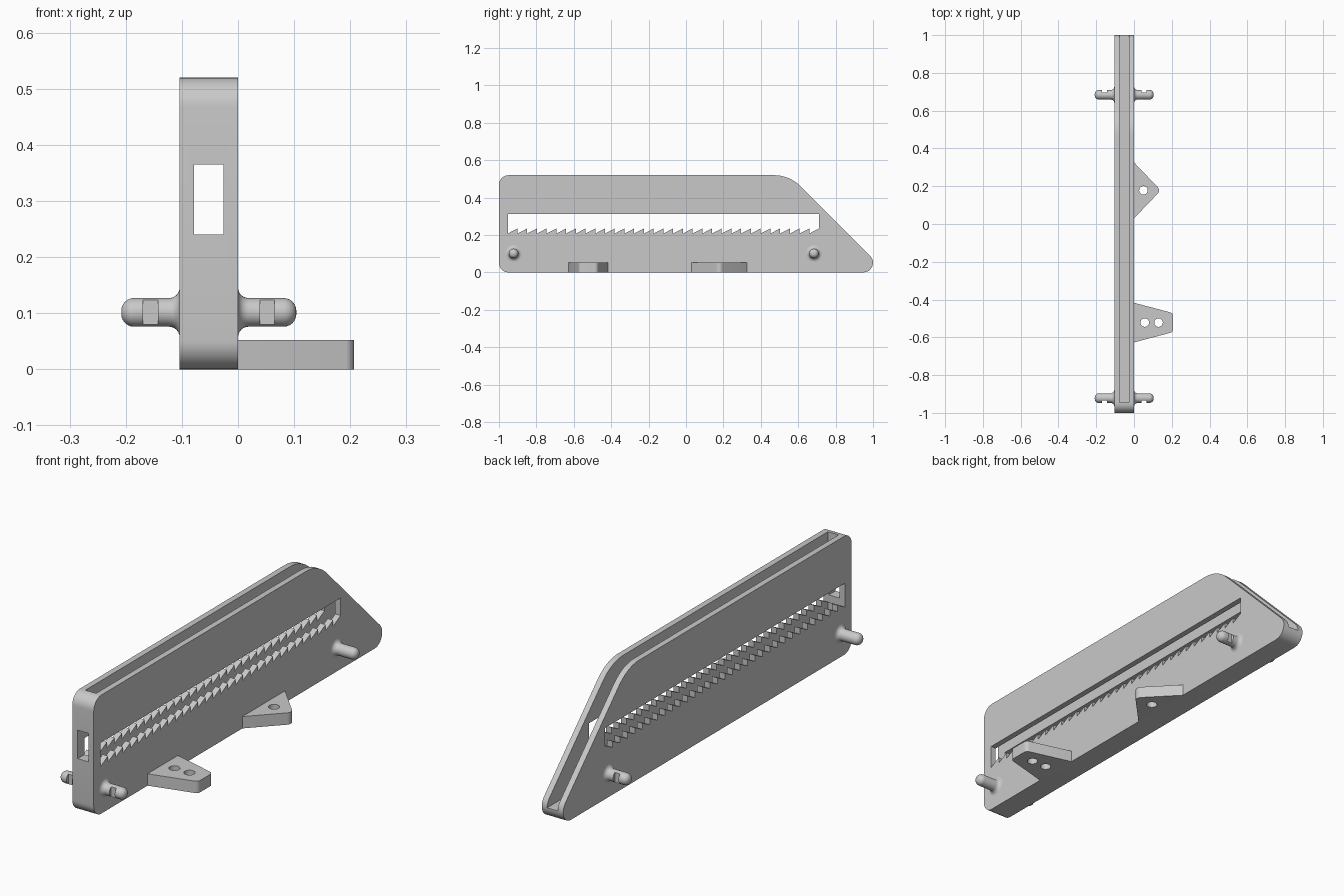
import bpy, bmesh, math
from mathutils import Vector, Matrix

cube = bpy.data.objects.get("Cube")
if cube:
    bpy.data.objects.remove(cube, do_unlink=True)

grey = bpy.data.materials.new("light grey plastic")
GREY = (0.584, 0.584, 0.584, 1)
grey.diffuse_color = GREY
grey.use_nodes = True
grey.node_tree.nodes["Principled BSDF"].inputs["Base Color"].default_value = GREY

U = 0.052                 # basic unit: wall, plate and pitch size
MID = -U                  # x of the body's centre plane


def rounded(corners, steps=8):
    """Polygon from (a, b, radius) corners, with each corner filleted."""
    out = []
    for i, (a, b, r) in enumerate(corners):
        p = Vector((a, b))
        if not r:
            out.append(p)
            continue
        u = (Vector(corners[i - 1][:2]) - p).normalized()
        v = (Vector(corners[(i + 1) % len(corners)][:2]) - p).normalized()
        half = u.angle(v) / 2
        c = p + (u + v).normalized() * r / math.sin(half)
        t = r / math.tan(half)
        d0, d1 = p + u * t - c, p + v * t - c
        a0 = math.atan2(d0.y, d0.x)
        turn = math.remainder(math.atan2(d1.y, d1.x) - a0, math.tau)
        for k in range(steps + 1):
            ang = a0 + turn * k / steps
            out.append(c + Vector((math.cos(ang), math.sin(ang))) * r)
    return out


def finish(name, bm):
    bmesh.ops.recalc_face_normals(bm, faces=bm.faces)
    mesh = bpy.data.meshes.new(name)
    bm.to_mesh(mesh)
    bm.free()
    mesh.materials.append(grey)
    obj = bpy.data.objects.new(name, mesh)
    bpy.context.collection.objects.link(obj)
    return obj


def prism(name, pts, axis, lo, hi):
    """Extrude a profile along x (points are y, z) or z (points are x, y)."""
    bm = bmesh.new()
    place = (lambda p: (lo, p[0], p[1])) if axis == "x" else (lambda p: (p[0], p[1], lo))
    face = bm.faces.new([bm.verts.new(place(p)) for p in pts])
    geom = bmesh.ops.extrude_face_region(bm, geom=[face])["geom"]
    step = Vector((hi - lo, 0, 0)) if axis == "x" else Vector((0, 0, hi - lo))
    bmesh.ops.translate(bm, vec=step, verts=[g for g in geom if isinstance(g, bmesh.types.BMVert)])
    return finish(name, bm)


def box(name, x, y, z):
    return prism(name, [(y[0], z[0]), (y[1], z[0]), (y[1], z[1]), (y[0], z[1])], "x", *x)


def cut(obj, cutters):
    """Subtract the cutters, bake the result and remove the helpers."""
    for c in cutters:
        c.hide_render = True
        m = obj.modifiers.new(c.name, "BOOLEAN")
        m.operation, m.solver, m.object = "DIFFERENCE", "EXACT", c
    graph = bpy.context.evaluated_depsgraph_get()
    mesh = bpy.data.meshes.new_from_object(obj.evaluated_get(graph))
    obj.modifiers.clear()
    obj.data = mesh
    for c in cutters:
        bpy.data.objects.remove(c, do_unlink=True)


def smooth(obj):
    bpy.ops.object.select_all(action="DESELECT")
    obj.select_set(True)
    bpy.context.view_layer.objects.active = obj
    bpy.ops.object.shade_smooth_by_angle(angle=math.radians(30))


# Body: tall slab with a sloping rear end
slope = 1.0735
body = prism("body", rounded([(-1, 0, U), (slope, 0, U), (slope - 0.52, 0.52, 0.2), (-1, 0.52, U)]),
             "x", -2 * U, 0)

# Central channel, front window and toothed side slot
channel = box("channel_cutter", (MID - U / 2, MID + U / 2), (-0.946, 1.2), (U, 0.7))
window = box("window_cutter", (MID - U / 2, MID + U / 2), (-1.1, -0.9), (0.24, 0.365))
start, teeth = -0.953, 32
saw = []
for i in range(teeth):
    saw += [(start + i * U, 0.208), (start + (i + 1) * U, 0.235)]
saw += [(start + teeth * U, 0.312), (start, 0.312)]
slot = prism("tooth_slot_cutter", saw, "x", -0.3, 0.2)
cut(body, [channel, window, slot])
smooth(body)


# Pegs: flared base, domed tip and a flat notch facing the nearer end
def peg(name, y, side, notch_dir):
    r, flare, tip, length = 0.0255, 0.019, 0.0225, 0.104
    arc = [math.radians(90) * k / 6 for k in range(7)]
    prof = [(-0.01, 0), (-0.01, r + flare)]
    prof += [(flare * (1 - math.cos(a)), r + flare * (1 - math.sin(a))) for a in arc]
    prof += [(length - tip + tip * math.sin(a), r - tip + tip * math.cos(a)) for a in arc]
    prof += [(length, 0)]
    bm = bmesh.new()
    vs = [bm.verts.new((x, 0, h)) for x, h in prof]
    es = [bm.edges.new(pair) for pair in zip(vs, vs[1:])]
    bmesh.ops.spin(bm, geom=vs + es, cent=(0, 0, 0), axis=(1, 0, 0), angle=math.tau,
                   steps=32, use_merge=True)
    bmesh.ops.remove_doubles(bm, verts=bm.verts, dist=1e-5)
    bmesh.ops.transform(bm, verts=bm.verts, matrix=Matrix.Diagonal((side, 1, 1, 1)))
    bmesh.ops.translate(bm, verts=bm.verts, vec=(MID + side * U, y, 0.1015))
    obj = finish(name, bm)
    xs = sorted(MID + side * (U + d) for d in (0.039, 0.065))
    ys = sorted((y + notch_dir * 0.013, y + notch_dir * 0.06))
    cut(obj, [box("notch_cutter", xs, ys, (0.03, 0.18))])
    smooth(obj)


for end, y, direction in (("front", -0.922, -1), ("rear", 0.684, 1)):
    for label, side in (("left", 1), ("right", -1)):
        peg(f"{end}_{label}_peg", y, side, direction)


# Mounting plates with round screw holes
def plate(name, corners, holes):
    obj = prism(name, rounded(corners), "z", 0, U)
    cutters = []
    for x, y in holes:
        ring = [(x + 0.0225 * math.cos(math.tau * k / 32), y + 0.0225 * math.sin(math.tau * k / 32))
                for k in range(32)]
        cutters.append(prism("hole_cutter", ring, "z", -0.1, 0.2))
    cut(obj, cutters)
    smooth(obj)


plate("front_mount_plate",
      [(-0.005, -0.628, 0), (0, -0.627, 0), (0.207, -0.572, 0.02), (0.207, -0.472, 0.02),
       (0, -0.417, 0), (-0.005, -0.416, 0)],
      [(0.057, -0.522), (0.13, -0.522)])
plate("rear_mount_plate",
      [(-0.005, 0.025, 0), (0, 0.03, 0), (0.142, 0.178, 0.025), (0, 0.326, 0), (-0.005, 0.331, 0)],
      [(0.05, 0.178)])
